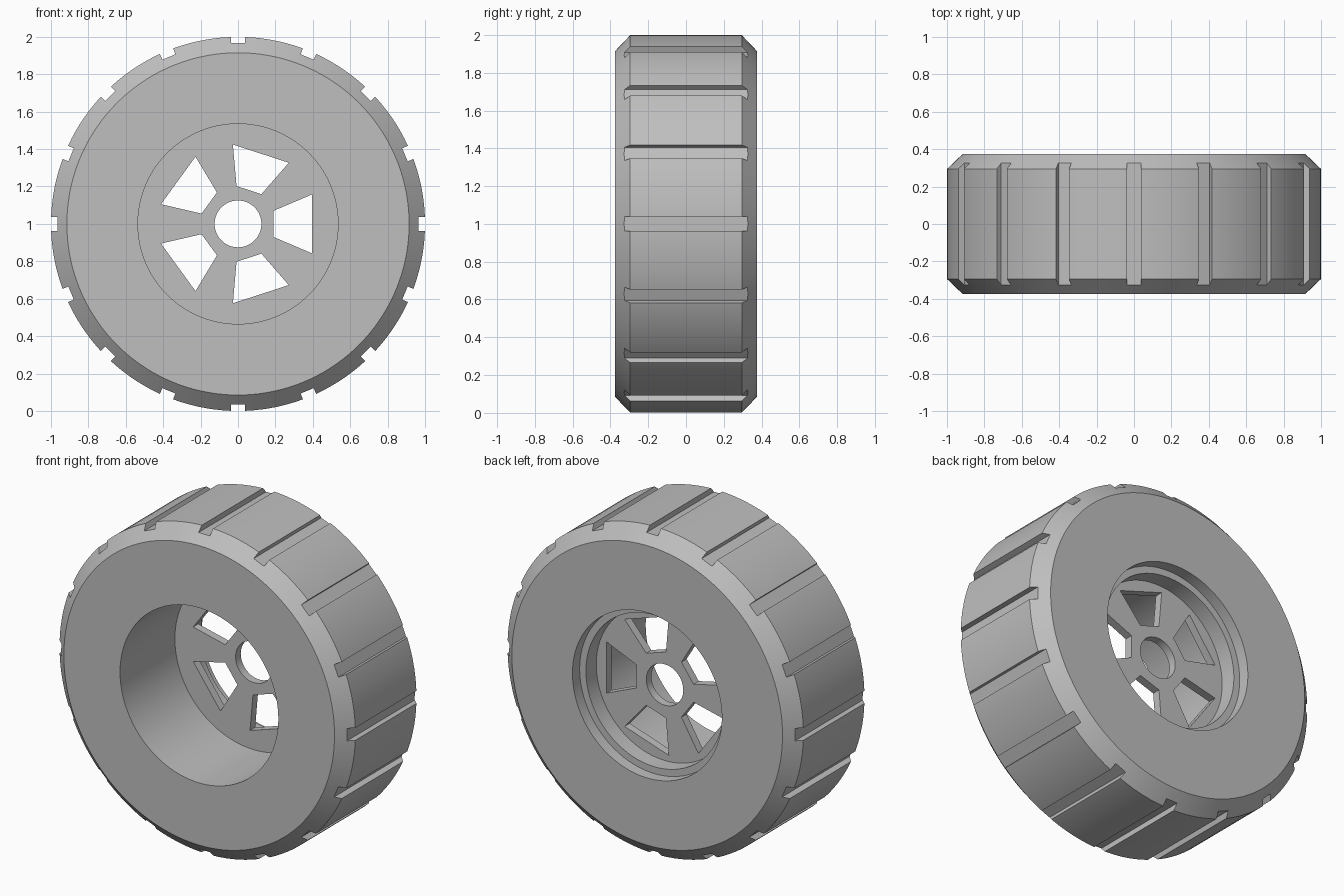
import bpy
import bmesh
from math import cos, sin, pi, radians
from mathutils import Matrix, Vector

cube = bpy.data.objects.get("Cube")
if cube:
    bpy.data.objects.remove(cube, do_unlink=True)

SEGMENTS = 144
CENTRE = Vector((0, 0, 1))

# Single grey finish
grey = bpy.data.materials.new("wheel grey")
grey.use_nodes = True
colour = (0.52, 0.52, 0.52, 1)
grey.diffuse_color = colour
grey.node_tree.nodes["Principled BSDF"].inputs["Base Color"].default_value = colour


def make_object(name, bm):
    bmesh.ops.recalc_face_normals(bm, faces=bm.faces[:])
    mesh = bpy.data.meshes.new(name)
    bm.to_mesh(mesh)
    bm.free()
    mesh.materials.append(grey)
    obj = bpy.data.objects.new(name, mesh)
    bpy.context.collection.objects.link(obj)
    return obj


def lathe(name, profile):
    """Spin a closed (radius, y) profile around the axle."""
    bm = bmesh.new()
    rings = []
    for i in range(SEGMENTS):
        a = 2 * pi * i / SEGMENTS
        rings.append([bm.verts.new(CENTRE + Vector((r * cos(a), y, r * sin(a))))
                      for r, y in profile])
    for i, ring in enumerate(rings):
        nxt = rings[(i + 1) % SEGMENTS]
        for j in range(len(profile)):
            k = (j + 1) % len(profile)
            bm.faces.new((ring[j], ring[k], nxt[k], nxt[j]))
    return make_object(name, bm)


def radial_prisms(name, outline, y0, y1, count):
    """Repeat an (x, z) outline, extruded along y, around the axle."""
    bm = bmesh.new()
    for i in range(count):
        turn = Matrix.Rotation(-2 * pi * i / count, 3, 'Y')
        front, back = ([bm.verts.new(CENTRE + turn @ Vector((x, y, z)))
                        for x, z in outline] for y in (y0, y1))
        bm.faces.new(front)
        bm.faces.new(back[::-1])
        for j in range(len(outline)):
            k = (j + 1) % len(outline)
            bm.faces.new((front[j], back[j], back[k], front[k]))
    obj = make_object(name, bm)
    obj.hide_render = True
    return obj


# Tyre, rim and web: deep bore in front, stepped recess behind
wheel = lathe("wheel", [
    (0.535, -0.375), (0.915, -0.375), (1.0, -0.295),
    (1.0, 0.295), (0.915, 0.375), (0.505, 0.375),
    (0.505, 0.305), (0.463, 0.305), (0.463, 0.205),
    (0.125, 0.205), (0.125, 0.155), (0.535, 0.155)])

# Tread grooves across the tyre and tapered windows between the spokes
grooves = radial_prisms("groove_cutter", [
    (0.966, -0.038), (1.1, -0.038), (1.1, 0.038), (0.966, 0.038)], -0.5, 0.5, 16)
windows = radial_prisms("window_cutter", [
    (0.19, -0.07), (0.395, -0.157), (0.395, 0.157), (0.19, 0.07)], 0.1, 0.3, 5)

bpy.ops.object.select_all(action='DESELECT')
wheel.select_set(True)
bpy.context.view_layer.objects.active = wheel
for cutter in (grooves, windows):
    mod = wheel.modifiers.new(cutter.name, 'BOOLEAN')
    mod.operation = 'DIFFERENCE'
    mod.solver = 'EXACT'
    mod.object = cutter
    bpy.ops.object.modifier_apply(modifier=mod.name)
    bpy.data.objects.remove(cutter, do_unlink=True)

bpy.ops.object.shade_smooth_by_angle(angle=radians(25))
